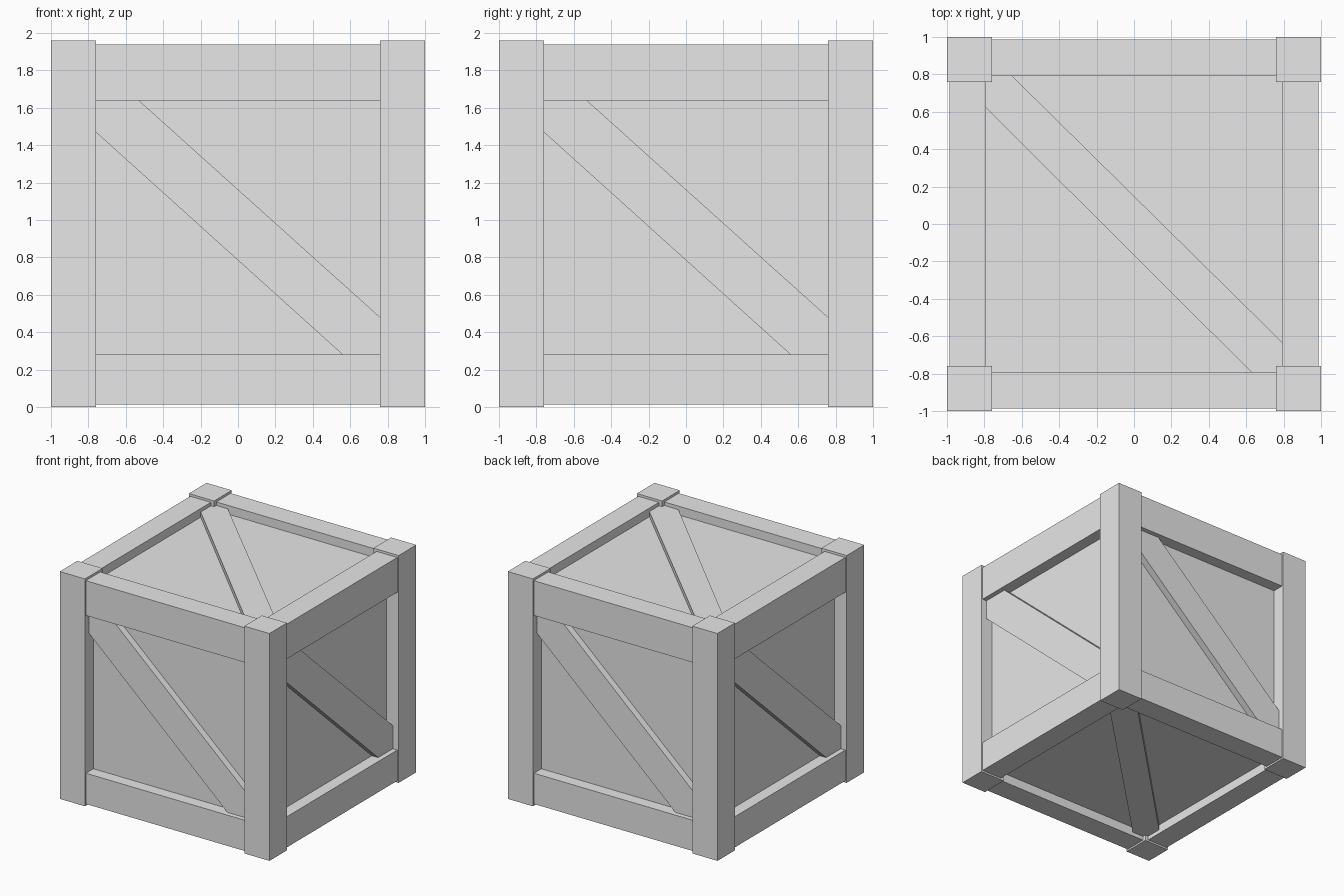
import bpy
import bmesh
from math import pi
from mathutils import Matrix

cube = bpy.data.objects.get("Cube")
if cube:
    bpy.data.objects.remove(cube, do_unlink=True)

HEIGHT = 1.96
POST = 0.76        # inner edge of the corner posts
RAIL_IN, RAIL_OUT = 0.79, 0.987
PANEL = 0.885      # half size of the inner box
BRACE = 0.945      # outer face of the side braces

grey = bpy.data.materials.new("plain_grey")
grey.use_nodes = True
colour = (0.8, 0.8, 0.8, 1)
grey.diffuse_color = colour
grey.node_tree.nodes["Principled BSDF"].inputs["Base Color"].default_value = colour


def finish(name, bm, matrix):
    bmesh.ops.transform(bm, matrix=matrix, verts=bm.verts)
    bmesh.ops.recalc_face_normals(bm, faces=bm.faces)
    mesh = bpy.data.meshes.new(name)
    bm.to_mesh(mesh)
    bm.free()
    mesh.materials.append(grey)
    obj = bpy.data.objects.new(name, mesh)
    bpy.context.collection.objects.link(obj)
    return obj


def box(name, low, high, matrix=Matrix()):
    bm = bmesh.new()
    bmesh.ops.create_cube(bm, size=1)
    for v in bm.verts:
        v.co = [(a + b) / 2 + c * (b - a) for a, b, c in zip(low, high, v.co)]
    return finish(name, bm, matrix)


def plank(name, outline, depth, matrix):
    """Extrude a closed outline in the xy plane upwards by depth."""
    bm = bmesh.new()
    face = bm.faces.new([bm.verts.new((x, y, 0)) for x, y in outline])
    extruded = bmesh.ops.extrude_face_region(bm, geom=[face])["geom"]
    moved = [g for g in extruded if isinstance(g, bmesh.types.BMVert)]
    bmesh.ops.translate(bm, vec=(0, 0, depth), verts=moved)
    return finish(name, bm, matrix)


# Inner box that forms the recessed panels
box("inner_panels", (-PANEL, -PANEL, 0.095), (PANEL, PANEL, 1.865))

# Posts, rails and diagonal braces, repeated around the four sides
side_brace = [(-POST, 1.47), (-POST, 1.64), (-0.53, 1.64),
              (POST, 0.48), (POST, 0.28), (0.56, 0.28)]
for i, side in enumerate(("front", "right", "back", "left")):
    turn = Matrix.Rotation(i * pi / 2, 4, "Z")
    box(side + "_corner_post", (POST, -1, 0), (1, -POST, HEIGHT), turn)
    box(side + "_top_rail", (-0.78, -RAIL_OUT, 1.64), (0.78, -RAIL_IN, 1.94), turn)
    box(side + "_bottom_rail", (-0.78, -RAIL_OUT, 0.015), (0.78, -RAIL_IN, 0.28), turn)
    upright = Matrix.Translation((0, -PANEL + 0.01, 0)) @ Matrix.Rotation(pi / 2, 4, "X")
    plank(side + "_brace", side_brace, BRACE - PANEL + 0.01, turn @ upright)

# Diagonal braces on the lid and the base
flat_brace = [(-RAIL_IN, 0.62), (-RAIL_IN, RAIL_IN), (-0.65, RAIL_IN),
              (RAIL_IN, -0.63), (RAIL_IN, -RAIL_IN), (0.625, -RAIL_IN)]
plank("top_brace", flat_brace, 0.055, Matrix.Translation((0, 0, 1.855)))
flip = Matrix.Translation((0, 0, 0.105)) @ Matrix.Rotation(pi, 4, "X")
plank("bottom_brace", flat_brace, 0.055, flip)
